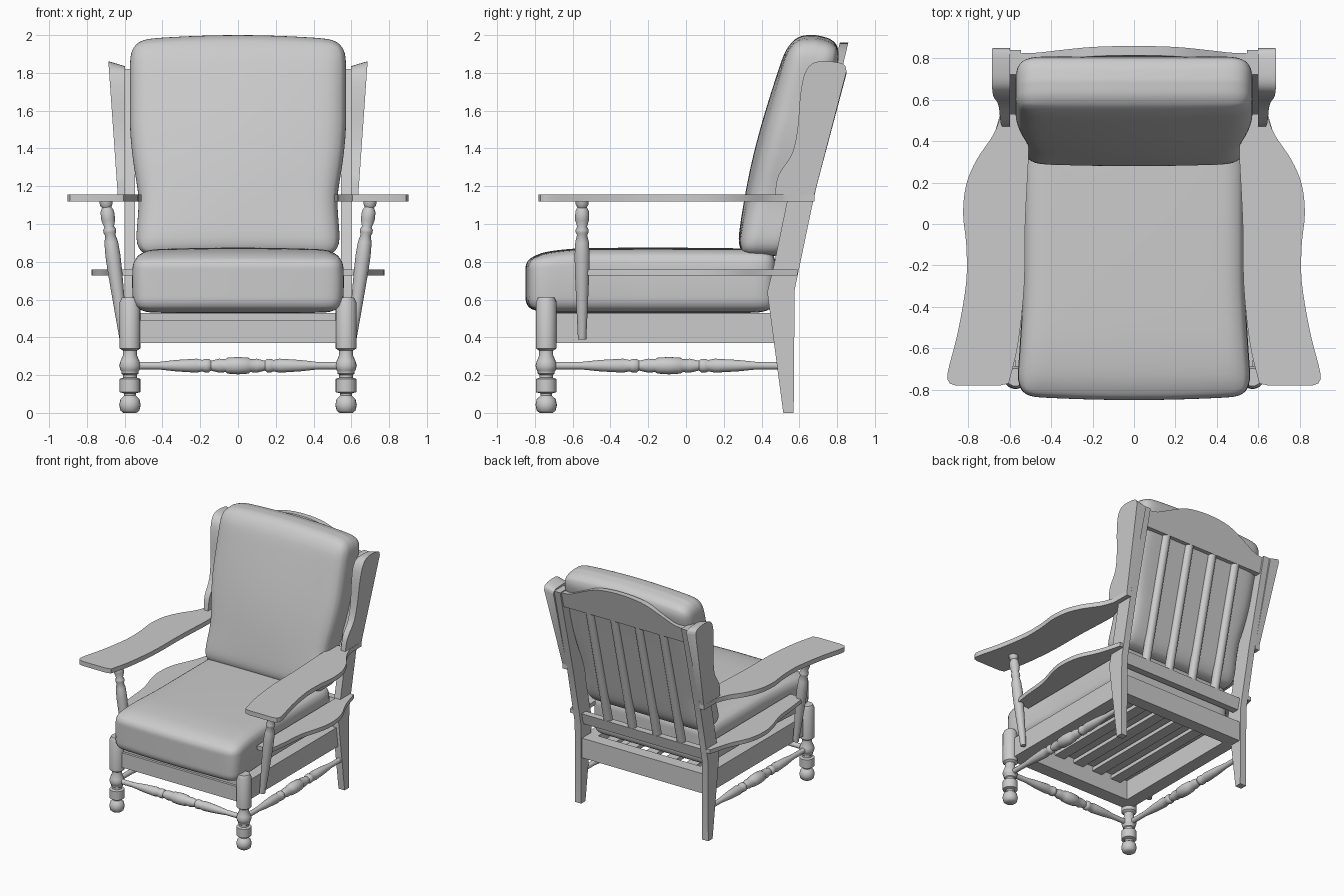
import bpy, bmesh, math
from mathutils import Vector

if "Cube" in bpy.data.objects:
    bpy.data.objects.remove(bpy.data.objects["Cube"])

grey = bpy.data.materials.new("plain grey")
grey.use_nodes = True
grey.diffuse_color = (0.6, 0.6, 0.6, 1)
grey.node_tree.nodes["Principled BSDF"].inputs["Base Color"].default_value = (0.6, 0.6, 0.6, 1)


def finish(name, bm, angle=35):
    bmesh.ops.recalc_face_normals(bm, faces=bm.faces)
    mesh = bpy.data.meshes.new(name)
    bm.to_mesh(mesh)
    bm.free()
    mesh.materials.append(grey)
    obj = bpy.data.objects.new(name, mesh)
    bpy.context.collection.objects.link(obj)
    bpy.ops.object.select_all(action="DESELECT")
    obj.select_set(True)
    bpy.context.view_layer.objects.active = obj
    bpy.ops.object.shade_smooth_by_angle(angle=math.radians(angle))
    return obj


def rounded(points, steps=4):
    """Smooth open curve through 2D points."""
    pts = [Vector(p) for p in points]
    pts = [2 * pts[0] - pts[1]] + pts + [2 * pts[-1] - pts[-2]]
    out = []
    for a, b, c, d in zip(pts, pts[1:], pts[2:], pts[3:]):
        for i in range(steps):
            t = i / steps
            out.append(0.5 * (2 * b + (c - a) * t + (2 * a - 5 * b + 4 * c - d) * t * t
                              + (3 * b - a - 3 * c + d) * t ** 3))
    return out + [pts[-2]]


def prism(name, outline, axis, lo, hi, warp=None):
    """Extrude a 2D outline along one axis, with an optional warp."""
    bm = bmesh.new()
    rings = []
    for level in (lo, hi):
        ring = []
        for p in outline:
            co = [p[0], p[1]]
            co.insert(axis, level)
            ring.append(bm.verts.new(warp(*co) if warp else co))
        rings.append(ring)
    n = len(outline)
    for ring in rings:
        bm.faces.new(ring)
    for i in range(n):
        j = (i + 1) % n
        bm.faces.new((rings[0][i], rings[0][j], rings[1][j], rings[1][i]))
    return finish(name, bm)


def block(name, x, y, z, warp=None):
    return prism(name, [(x[0], y[0]), (x[1], y[0]), (x[1], y[1]), (x[0], y[1])], 2, *z, warp)


def turned(name, a, b, profile, sides=20):
    """Turned spindle from a to b; profile holds (position, radius)."""
    a, b = Vector(a), Vector(b)
    turn = (b - a).to_track_quat("Z", "Y")
    bm = bmesh.new()
    rings = []
    for t, r in profile:
        rings.append([bm.verts.new(a.lerp(b, t) + turn @ Vector(
            (r * math.cos(k * math.tau / sides), r * math.sin(k * math.tau / sides), 0)))
            for k in range(sides)])
    for low, high in zip(rings, rings[1:]):
        for k in range(sides):
            m = (k + 1) % sides
            bm.faces.new((low[k], low[m], high[m], high[k]))
    bm.faces.new(rings[0])
    bm.faces.new(rings[-1])
    return finish(name, bm, 50)


def cushion(name, half, radius, warp):
    """Rounded box, shaped by a warp on local coordinates."""
    bm = bmesh.new()
    bmesh.ops.create_cube(bm, size=2)
    bmesh.ops.subdivide_edges(bm, edges=bm.edges, cuts=17, use_grid_fill=True)
    for v in bm.verts:
        q = Vector(c * h for c, h in zip(v.co, half))
        core = Vector(max(radius - h, min(h - radius, c)) for c, h in zip(q, half))
        v.co = warp(*(core + (q - core).normalized() * radius))
    obj = finish(name, bm, 80)
    obj.modifiers.new("soften", "SUBSURF").levels = 1
    return obj


def back_y(z):
    return 0.56 + 0.24 * (z - 0.65)


def lean(x, y, z):
    return (x, y + back_y(z), z)


# Cushions
def seat_shape(x, y, z):
    widen = 1 + 0.08 * max(0, (-y - 0.1) / 0.65) ** 1.3 + 0.02 * math.cos(z * 9)
    top = max(0, z / 0.165)
    crown = 0.015 * math.cos(x * 2.5) * math.cos(y * 1.6) * top
    droop = -0.035 * top * max(0, (-y - 0.35) / 0.3) ** 2
    belly = -0.025 * math.cos(x * 2.5) * max(0, -y / 0.65) ** 4
    return (x * widen, y - 0.175 + belly, z + 0.695 + crown + droop)


def back_shape(x, y, z):
    h = z + 1.4
    width = 1 - 0.035 * math.exp(-((h - 1.12) / 0.17) ** 2) + 0.05 * min(1, max(0, (h - 1.15) / 0.35))
    puff = -0.045 * math.cos(x * 2.6) * math.cos(z * 2.6) if y < 0 else 0
    rise = max(0, z / 0.57) ** 3
    crown = (0.03 * math.cos(x * 2.6) - 0.035 * (y / 0.14 if y > 0 else 0)) * rise
    return (x * width, y + 0.425 + 0.25 * (h - 0.9) + puff * min(1, -y / 0.14), h + crown)


cushion("seat_cushion", (0.525, 0.65, 0.165), 0.075, seat_shape)
cushion("back_cushion", (0.545, 0.14, 0.57), 0.09, back_shape)

# Turning profiles
LEG = [(0, .035), (.02, .05), (.07, .057), (.12, .05), (.15, .03), (.17, .032), (.18, .055),
       (.295, .055), (.305, .036), (.33, .036), (.34, .045), (.36, .045), (.37, .05), (.41, .057),
       (.45, .05), (.5, .037), (.54, .037), (.56, .055), (.96, .055), (1, .043)]
HALF_RAIL = [(0, .02), (.12, .02), (.2, .03), (.3, .037), (.33, .03), (.34, .036), (.36, .036),
             (.37, .026), (.41, .037), (.44, .034), (.45, .042), (.5, .046)]
RAIL = HALF_RAIL + [(1 - t, r) for t, r in reversed(HALF_RAIL[:-1])]
POST = [(0, .022), (.2, .029), (.45, .037), (.6, .04), (.7, .036), (.75, .027), (.77, .034),
        (.79, .034), (.81, .026), (.86, .037), (.92, .036), (.95, .025), (.97, .034), (1, .034)]

# Side profiles of the rear leg and the wing (y, z)
REAR_LEG = [(.515, 0), (.57, 0), (.575, .65), (back_y(1.12), 1.12), (back_y(1.82), 1.82),
            (back_y(1.82) - .12, 1.82), (.535, 1.12), (.465, .78), (.43, .64)]
WING = rounded([(.47, 1.157), (.49, 1.26), (.56, 1.37), (.59, 1.5), (.605, 1.68), (.63, 1.8),
                (.68, 1.855), (.77, 1.86), (.835, 1.845), (.85, 1.81)]) + [(.68, 1.157)]

# Plan outlines of the arm and the lower shelf (x, y)
ARM = (rounded([(.89, -.77), (.9, -.72), (.85, -.52), (.81, -.28), (.81, -.1), (.825, .05),
                (.81, .19), (.76, .31), (.68, .43), (.64, .53)])
       + [(.637, .68), (.598, .68), (.598, .53), (.51, .53)]
       + rounded([(.51, .3), (.525, 0), (.53, -.3), (.56, -.58), (.605, -.77)])
       + [(.65, -.78), (.86, -.78)])
SHELF = (rounded([(.67, -.55), (.69, -.4), (.71, -.2), (.76, -.02), (.775, .1), (.755, .25),
                  (.68, .42), (.63, .59)]) + [(.555, .59), (.555, -.55)])

# Mirrored parts
for side, s in (("left", 1), ("right", -1)):
    def flip(x, y, z, s=s):
        return (s * x, y, z)

    def flare(x, y, z, s=s):
        lift = z - 1.157
        if x > .62:
            return (s * (x + lift * .07), y, z)
        return (s * x, y, z - max(0, lift - .6) * .25)

    turned(side + "_front_leg", (s * .572, -.74, 0), (s * .572, -.74, .61), LEG)
    turned(side + "_stretcher", (s * .572, -.7, .25), (s * .572, .52, .25), RAIL)
    turned(side + "_arm_post", (s * .605, -.55, .39), (s * .7, -.55, 1.125), POST)
    prism(side + "_rear_leg", REAR_LEG, 0, .545, .6, flip)
    prism(side + "_wing", WING, 0, .599, .637, flare)
    prism(side + "_arm", ARM, 2, 1.12, 1.157, flip)
    prism(side + "_shelf", SHELF, 2, .727, .76, flip)
    block(side + "_seat_rail", (.47, .575), (-.72, .5), (.37, .53), flip)

# Seat frame
turned("front_stretcher", (-.55, -.74, .25), (.55, -.74, .25), RAIL)
block("front_seat_rail", (-.55, .55), (-.75, -.64), (.37, .49))
block("front_seat_lip", (-.52, .52), (-.73, -.64), (.49, .53))
block("back_seat_rail", (-.56, .56), (.46, .56), (.37, .53))
for i in range(5):
    x = (i - 2) * .18
    block("seat_slat", (x - .045, x + .045), (-.66, .48), (.49, .52))

# Back frame
arch = rounded([(-.58, 1.81), (-.47, 1.825), (-.36, 1.875), (-.2, 1.94), (0, 1.96),
                (.2, 1.94), (.36, 1.875), (.47, 1.825), (.58, 1.81)])
prism("crest_rail", [(-.58, 1.69)] + arch + [(.58, 1.69)], 1, -.06, -.015, lean)
block("lower_back_rail", (-.56, .56), (-.07, -.015), (.64, .73), lean)
for x in (-.33, -.11, .11, .33):
    turned("back_slat", lean(x, -.05, .7), lean(x, -.05, 1.71), [(0, .034), (1, .034)])
